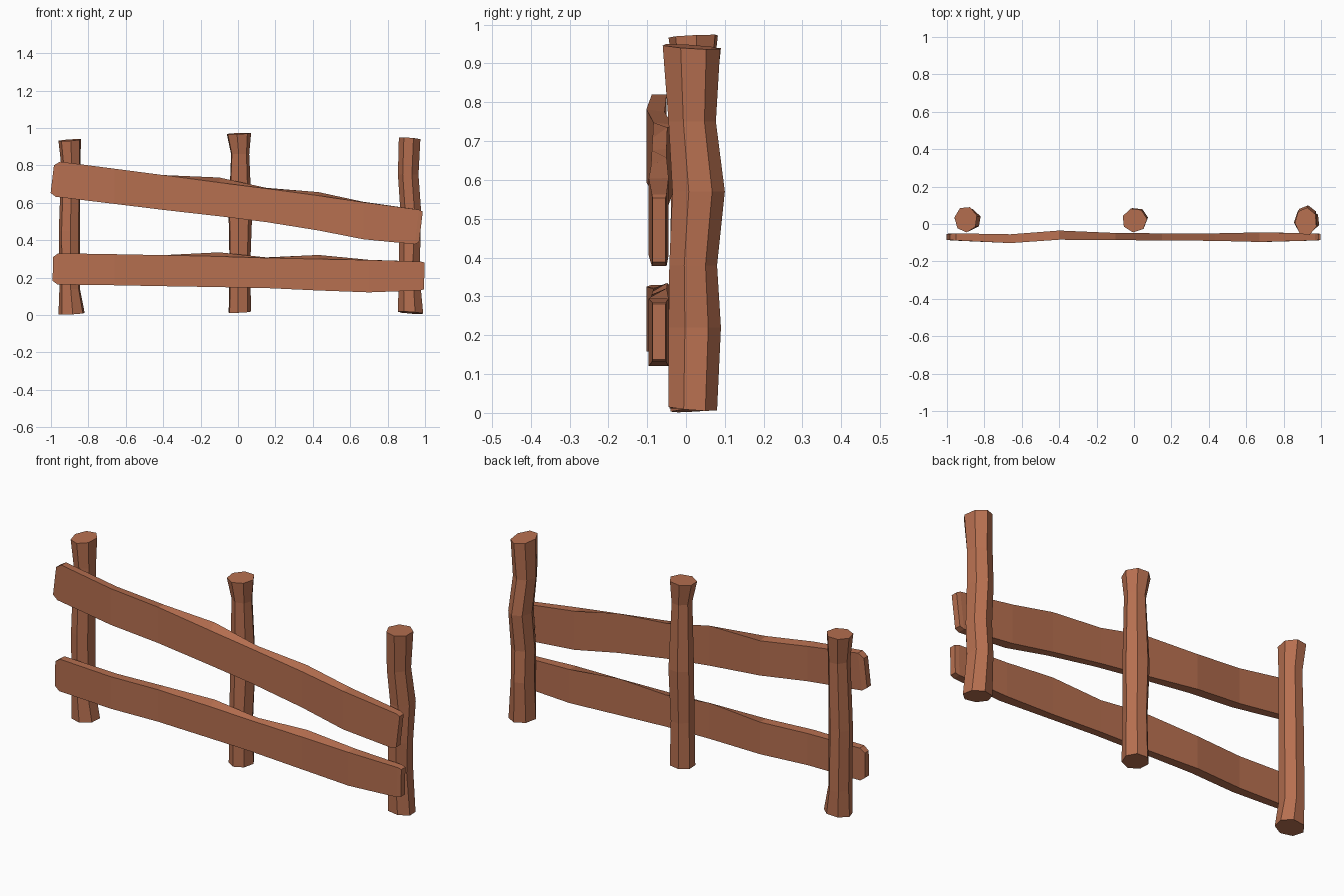
import bpy, bmesh, math

wood = bpy.data.materials.new("reddish brown wood")
wood.diffuse_color = (0.47, 0.16, 0.08, 1)


def loft(name, rings):
    """Skin a closed solid over a list of equally sized vertex rings."""
    bm = bmesh.new()
    loops = [[bm.verts.new(p) for p in ring] for ring in rings]
    n = len(loops[0])
    for a, b in zip(loops, loops[1:]):
        for i in range(n):
            j = (i + 1) % n
            bm.faces.new((a[i], a[j], b[j], b[i]))
    bm.faces.new(loops[0][::-1])
    bm.faces.new(loops[-1])
    bmesh.ops.recalc_face_normals(bm, faces=bm.faces)
    me = bpy.data.meshes.new(name)
    bm.to_mesh(me)
    bm.free()
    me.materials.append(wood)
    ob = bpy.data.objects.new(name, me)
    bpy.context.collection.objects.link(ob)


def post(name, spans, turn, tilt):
    """Seven-sided hewn post; each span is (z, xmin, xmax, ymin, ymax)."""
    unit = [(math.cos(turn + i * math.tau / 7), math.sin(turn + i * math.tau / 7)) for i in range(7)]
    us, vs = [u for u, v in unit], [v for u, v in unit]
    rings = []
    for k, (z, x0, x1, y0, y1) in enumerate(spans):
        end = k in (0, len(spans) - 1)
        ring = []
        for u, v in unit:
            fx = (u - min(us)) / (max(us) - min(us))
            fy = (v - min(vs)) / (max(vs) - min(vs))
            ring.append((x0 + fx * (x1 - x0), y0 + fy * (y1 - y0),
                         z + (tilt * (u + v) if end else 0)))
        rings.append(ring)
    loft(name, rings)


def rail(name, stations, lean):
    """Plank with clipped ends; stations are (x, z_low, z_top_front, z_top_back, y_front, y_back)."""
    def section(x, zl, zf, zb, yf, yb, s):
        h = (zf - zl) / 2 * s
        return [(x - h, yf, zl), (x + h, yf, zf), (x + h, yb, zb), (x - h, yb, zl)]
    last = len(stations) - 1
    rings = [section(*st, lean if i in (0, 1, last - 1, last) else 0)
             for i, st in enumerate(stations)]
    loft(name, rings)


# Posts
post("left_post", [
    (0.007, -0.96, -0.82, -0.04, 0.08),
    (0.14, -0.955, -0.845, -0.04, 0.08),
    (0.45, -0.958, -0.845, -0.04, 0.075),
    (0.80, -0.945, -0.842, -0.035, 0.075),
    (0.935, -0.96, -0.84, -0.045, 0.09)], 0.3, 0.004)
post("middle_post", [
    (0.015, -0.05, 0.07, -0.042, 0.08),
    (0.25, -0.045, 0.065, -0.04, 0.075),
    (0.52, -0.05, 0.075, -0.03, 0.085),
    (0.86, -0.037, 0.06, -0.03, 0.07),
    (0.97, -0.06, 0.07, -0.045, 0.082)], 0.1, 0.003)
post("right_post", [
    (0.012, 0.855, 0.99, -0.045, 0.08),
    (0.22, 0.86, 0.97, -0.045, 0.09),
    (0.38, 0.86, 0.975, -0.043, 0.08),
    (0.57, 0.867, 0.978, -0.035, 0.10),
    (0.75, 0.855, 0.965, -0.045, 0.077),
    (0.943, 0.86, 0.975, -0.06, 0.088)], 0.55, -0.005)

# Rails
rail("upper_rail", [
    (-0.993, 0.652, 0.80, 0.80, -0.085, -0.053),
    (-0.963, 0.632, 0.82, 0.82, -0.088, -0.050),
    (-0.66, 0.594, 0.782, 0.775, -0.102, -0.055),
    (-0.40, 0.562, 0.748, 0.742, -0.084, -0.035),
    (-0.10, 0.528, 0.708, 0.735, -0.086, -0.048),
    (0.15, 0.497, 0.676, 0.680, -0.088, -0.050),
    (0.43, 0.452, 0.638, 0.657, -0.090, -0.050),
    (0.67, 0.405, 0.603, 0.605, -0.096, -0.045),
    (0.957, 0.378, 0.563, 0.563, -0.088, -0.050),
    (0.978, 0.388, 0.553, 0.553, -0.086, -0.053)], 0.12)
rail("lower_rail", [
    (-0.99, 0.183, 0.31, 0.31, -0.085, -0.053),
    (-0.963, 0.163, 0.33, 0.33, -0.088, -0.050),
    (-0.66, 0.159, 0.325, 0.323, -0.102, -0.055),
    (-0.40, 0.154, 0.32, 0.32, -0.084, -0.035),
    (-0.10, 0.149, 0.313, 0.335, -0.086, -0.048),
    (0.15, 0.144, 0.305, 0.308, -0.088, -0.050),
    (0.43, 0.131, 0.299, 0.321, -0.090, -0.050),
    (0.70, 0.121, 0.294, 0.295, -0.096, -0.045),
    (0.975, 0.131, 0.286, 0.286, -0.088, -0.050),
    (0.996, 0.138, 0.280, 0.280, -0.086, -0.053)], 0.02)
